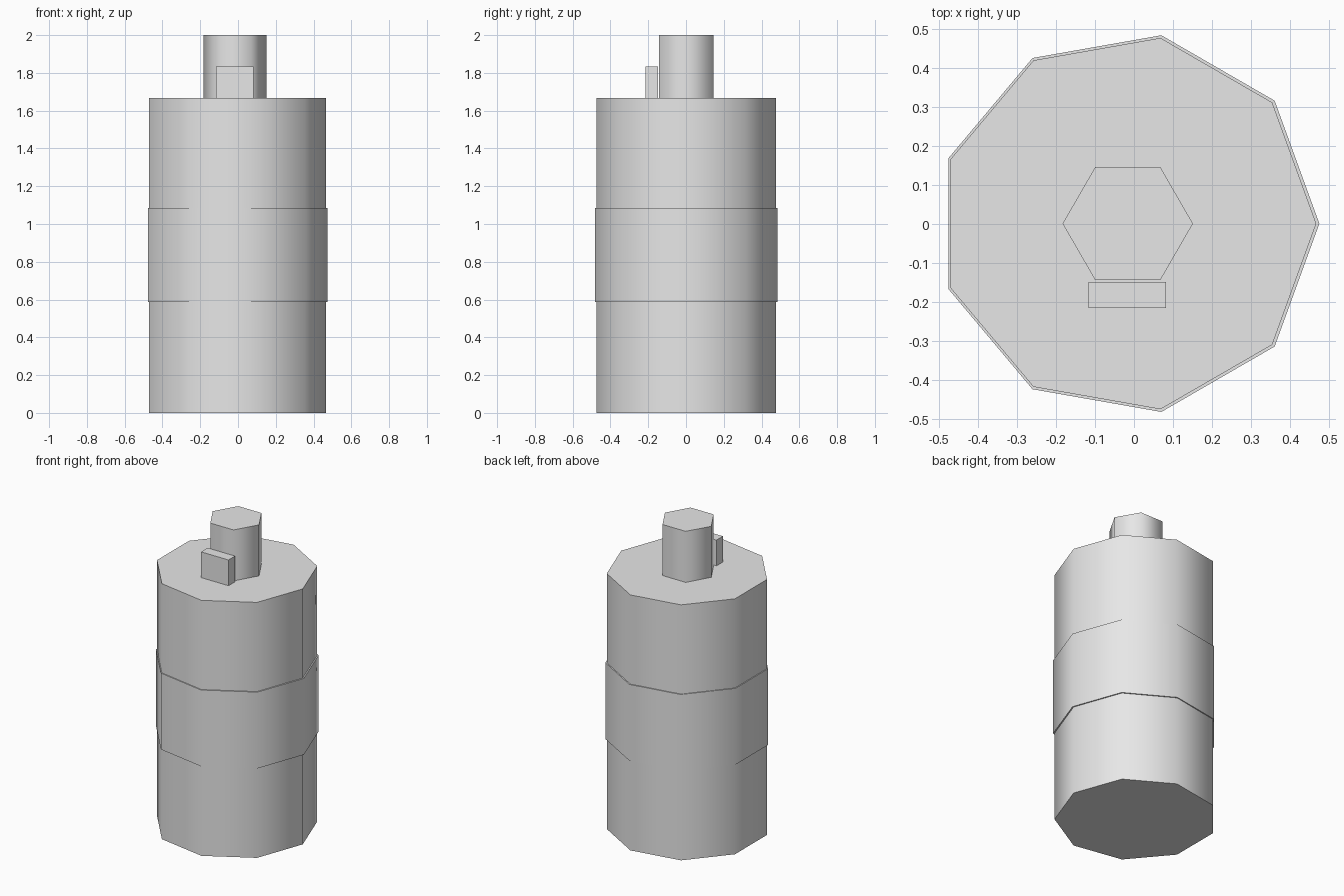
import bpy, bmesh
from math import cos, sin, tau, radians

cube = bpy.data.objects.get("Cube")
if cube:
    bpy.data.objects.remove(cube, do_unlink=True)

GREY = (0.8, 0.8, 0.8, 1.0)
grey = bpy.data.materials.new("plain grey")
grey.use_nodes = True
grey.diffuse_color = GREY
grey.node_tree.nodes["Principled BSDF"].inputs["Base Color"].default_value = GREY


def prism(name, outline, bottom, top, smooth=False):
    """Upright solid extruded from a flat outline."""
    bm = bmesh.new()
    base = bm.faces.new([bm.verts.new((x, y, bottom)) for x, y in outline])
    up = bmesh.ops.extrude_face_region(bm, geom=[base], use_keep_orig=True)["geom"]
    moved = [v for v in up if isinstance(v, bmesh.types.BMVert)]
    bmesh.ops.translate(bm, verts=moved, vec=(0, 0, top - bottom))
    bmesh.ops.recalc_face_normals(bm, faces=bm.faces[:])
    mesh = bpy.data.meshes.new(name)
    bm.to_mesh(mesh)
    bm.free()
    mesh.materials.append(grey)
    obj = bpy.data.objects.new(name, mesh)
    bpy.context.collection.objects.link(obj)
    if smooth:
        # Rounded sides, crisp rims
        bpy.ops.object.select_all(action="DESELECT")
        obj.select_set(True)
        bpy.context.view_layer.objects.active = obj
        bpy.ops.object.shade_smooth_by_angle(angle=radians(75))
    return obj


def polygon(sides, radius, cx, cy):
    return [(cx + radius * cos(tau * i / sides), cy + radius * sin(tau * i / sides))
            for i in range(sides)]


# Nine-sided canister and the slightly wider band around it
prism("canister_body", polygon(9, 0.483, -0.016, 0.001), 0, 1.667, smooth=True)
prism("middle_band", polygon(9, 0.49, -0.015, 0.001), 0.587, 1.085, smooth=True)

# Six-sided neck on top
prism("neck", polygon(6, 0.167, -0.016, 0.001), 1.667, 2.0, smooth=True)

# Small upright tab in front of the neck
prism("front_tab", [(-0.116, -0.215), (0.082, -0.215), (0.082, -0.148), (-0.116, -0.148)],
      1.667, 1.835)
